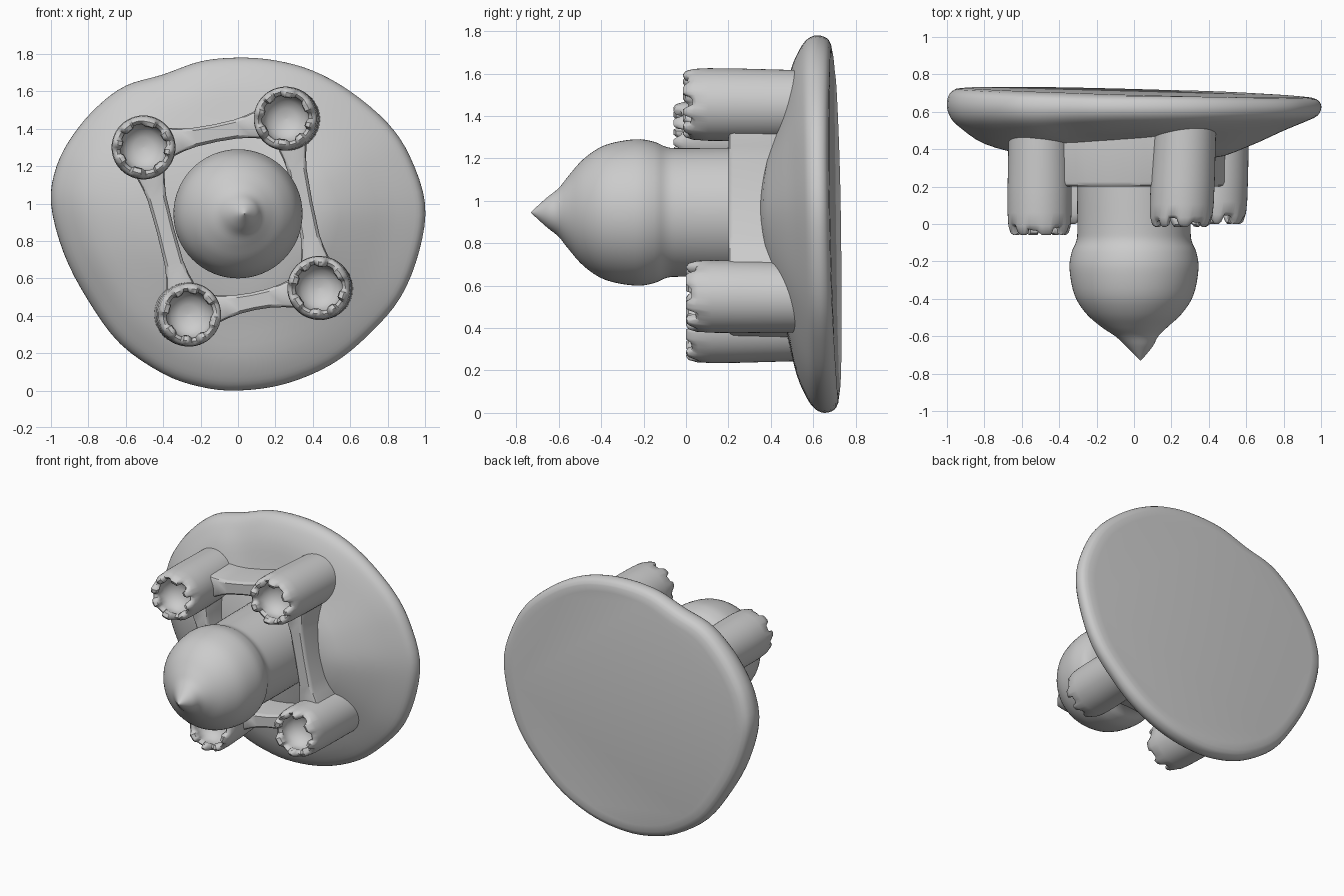
import bpy, bmesh, math
from math import sin, cos, pi
from mathutils import Vector

if "Cube" in bpy.data.objects:
    bpy.data.objects.remove(bpy.data.objects["Cube"])


def loft(name, rings, angle=40):
    """Skin a list of closed rings and cap both ends."""
    bm = bmesh.new()
    rows = [[bm.verts.new(p) for p in ring] for ring in rings]
    n = len(rows[0])
    for a, b in zip(rows, rows[1:]):
        for i in range(n):
            j = (i + 1) % n
            bm.faces.new((a[i], a[j], b[j], b[i]))
    bm.faces.new(rows[0])
    bm.faces.new(rows[-1])
    bmesh.ops.recalc_face_normals(bm, faces=bm.faces)
    mesh = bpy.data.meshes.new(name)
    bm.to_mesh(mesh)
    bm.free()
    ob = bpy.data.objects.new(name, mesh)
    bpy.context.collection.objects.link(ob)
    bpy.ops.object.select_all(action='DESELECT')
    ob.select_set(True)
    bpy.context.view_layer.objects.active = ob
    bpy.ops.object.shade_smooth_by_angle(angle=math.radians(angle))
    return ob


def spline(pts, steps, closed):
    """Catmull-Rom through the points."""
    p = [Vector(q) for q in pts]
    n = len(p)
    get = (lambda i: p[i % n]) if closed else (lambda i: p[max(0, min(n - 1, i))])
    out = []
    for i in range(n if closed else n - 1):
        a, b, c, d = (get(i + k) for k in (-1, 0, 1, 2))
        for s in range(steps):
            t = s / steps
            out.append(0.5 * (2 * b + (c - a) * t + (2 * a - 5 * b + 4 * c - d) * t * t
                              + (3 * b - a - 3 * c + d) * t ** 3))
    return out if closed else out + [p[-1]]


# Wavy base disc: outline in (x, z), mound heights differ up/down, right and left
CZ = 0.93
outline = spline([(0, 1.78), (.2, 1.765), (.4, 1.71), (.6, 1.6), (.8, 1.43), (.92, 1.25), (1, 1),
                  (.97, .75), (.87, .5), (.7, .3), (.5, .14), (.25, .035), (0, 0), (-.2, .02),
                  (-.4, .09), (-.63, .25), (-.8, .48), (-.93, .73), (-1, 1), (-.97, 1.2),
                  (-.88, 1.37), (-.75, 1.52), (-.6, 1.63), (-.4, 1.69), (-.2, 1.76)], 4, True)
# (fraction of outline, y up/down, y right, y left)
levels = spline([(.01, .36, .36, .36), (.4, .42, .35, .36), (.6, .465, .41, .375),
                 (.8, .505, .50, .43), (.92, .55, .55, .51), (.98, .59, .58, .57),
                 (1, .635, .625, .64), (.985, .68, .66, .70), (.95, .70, .675, .725)], 3, False)
rings = []
for f, up, right, left in levels:
    ring = []
    for x, z in outline:
        w = x * x / (x * x + (z - CZ) ** 2)
        y = up * (1 - w) + (right if x > 0 else left) * w
        ring.append((x * f, y - 0.02 * f * (z - CZ), CZ + (z - CZ) * f))
    rings.append(ring)
rings.append([(x * .9, .705 - .028 * x * .9 - .02 * (z - CZ) * .9, CZ + (z - CZ) * .9)
              for x, z in outline])
loft("base_disc", rings, 60)

# Central neck, ball and pointed tip: (radius, y, x offset)
profile = spline([(.002, -.73, .035), (.035, -.695, .033), (.075, -.65, .028), (.115, -.6, .015),
                  (.175, -.552, .003), (.255, -.48, 0), (.318, -.38, 0), (.345, -.24, 0),
                  (.333, -.15, 0), (.308, -.09, 0), (.303, -.02, 0), (.305, .2, 0),
                  (.305, .5, 0)], 4, False)
loft("central_ball", [[(dx + r * cos(2 * pi * i / 64), y, .945 + r * sin(2 * pi * i / 64))
                       for i in range(64)] for r, y, dx in profile])

# Four hollow posts with chipped rims: (front x, z, back x, z, front y, back y)
posts = [(-.505, 1.30, -.505, 1.30, -.06, .52), (.25, 1.455, .275, 1.45, -.015, .56),
         (.43, .55, .45, .545, 0, .56), (-.255, .405, -.285, .41, 0, .56)]
# (radius, depth from front, notch weight, inward tooth weight)
section = [(.165, None, 0, 0), (.171, .25, 0, 0), (.171, .12, 0, 0), (.167, .05, .3, 0),
           (.156, .012, .9, 0), (.143, 0, 1, .3), (.13, .012, 1, 1), (.125, .04, .5, 1),
           (.126, .07, 0, 0), (.118, .11, 0, 0), (.095, .145, 0, 0), (.055, .17, 0, 0),
           (.003, .178, 0, 0)]
N = 72
for k, (fx, fz, bx, bz, fy, by) in enumerate(posts):
    rings = []
    for r, depth, notch, tooth in section:
        ring = []
        for i in range(N):
            a = 2 * pi * i / N
            wave = max(0, min(1, .5 + 1.6 * sin(8 * a + .9 * sin(2 * a + k))))
            y = by if depth is None else fy + depth
            y += notch * wave * (.035 + .012 * sin(3 * a + 2 * k))
            rr = r - tooth * .014 * (1 - wave)
            t = (y - fy) / (by - fy)
            ring.append((fx + (bx - fx) * t + rr * cos(a), y, fz + (bz - fz) * t + rr * sin(a)))
        rings.append(ring)
    loft(f"post_{k + 1}", rings, 50)

# Connecting walls between neighbouring posts, flared at their ends
for k in range(4):
    p, q = posts[k], posts[(k + 1) % 4]
    a, b = (Vector(((s[0] + s[2]) / 2, (s[1] + s[3]) / 2)) for s in (p, q))
    d = (b - a).normalized()
    side = Vector((-d.y, d.x))
    length = (b - a).length
    rings = []
    for t, w in ((.1, .08), (.16, .075), (.21, .062), (.28, .051), (.5, .047),
                 (length - .28, .051), (length - .21, .062), (length - .16, .075),
                 (length - .1, .08)):
        if t == .5:
            t = length / 2
        c = a + d * t
        ring = []
        for u, y in ((1, .52), (1, .225), (.9, .208), (.7, .2), (-.7, .2), (-.9, .208),
                     (-1, .225), (-1, .52)):
            v = c + side * w * u
            ring.append((v.x, y, v.y))
        rings.append(ring)
    loft(f"connecting_wall_{k + 1}", rings, 35)
